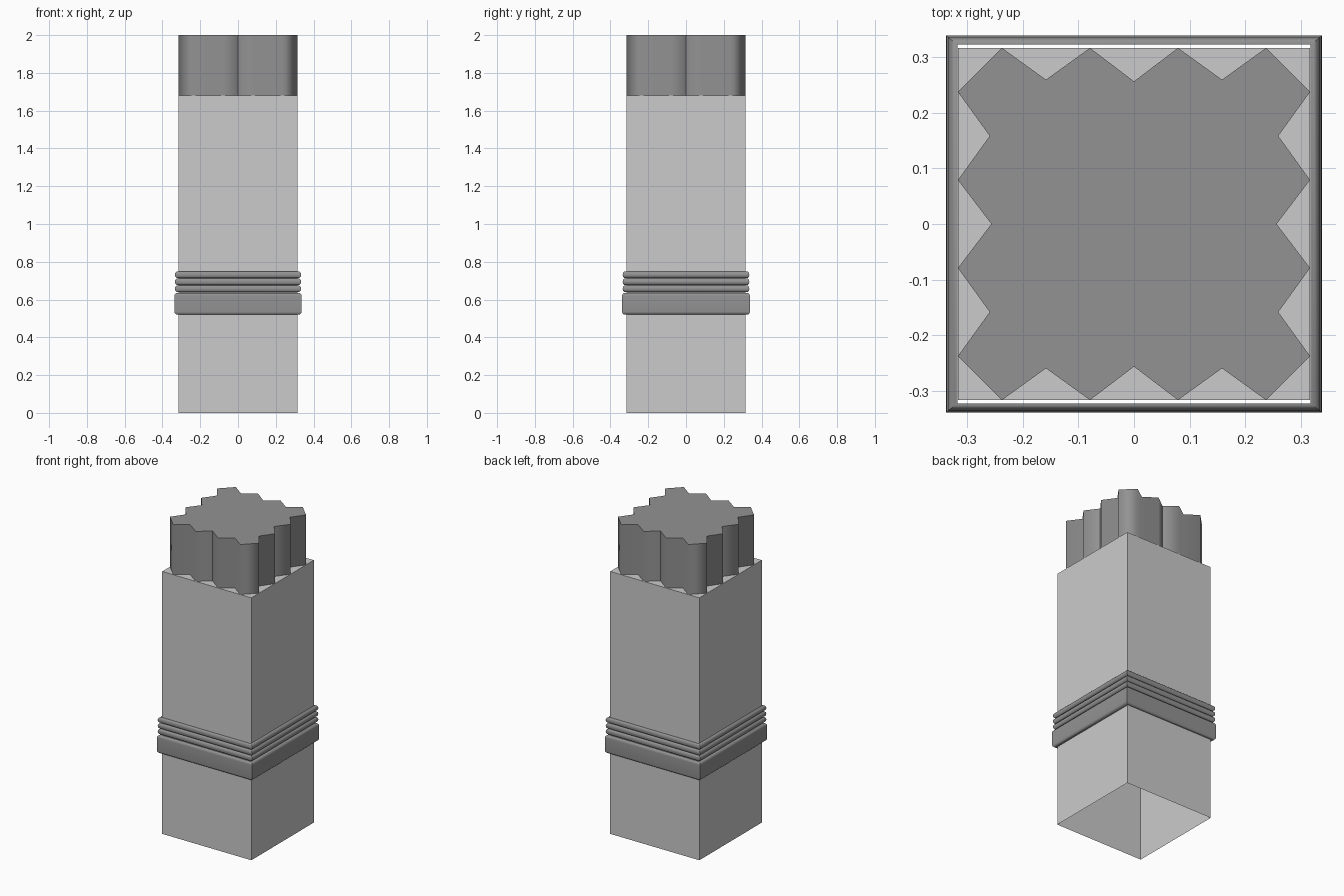
import bpy, bmesh, math

if "Cube" in bpy.data.objects:
    bpy.data.objects.remove(bpy.data.objects["Cube"])


def grey(name, value):
    mat = bpy.data.materials.new(name)
    mat.diffuse_color = (value, value, value, 1)
    mat.use_nodes = True
    mat.node_tree.nodes["Principled BSDF"].inputs["Base Color"].default_value = mat.diffuse_color
    return mat


LIGHT, DARK = grey("light_grey", 0.56), grey("dark_grey", 0.29)


def make_object(name, bm, mat, angle=None):
    bmesh.ops.recalc_face_normals(bm, faces=bm.faces)
    mesh = bpy.data.meshes.new(name)
    bm.to_mesh(mesh)
    bm.free()
    mesh.materials.append(mat)
    ob = bpy.data.objects.new(name, mesh)
    bpy.context.collection.objects.link(ob)
    if angle:
        bpy.ops.object.select_all(action='DESELECT')
        ob.select_set(True)
        bpy.context.view_layer.objects.active = ob
        bpy.ops.object.shade_smooth_by_angle(angle=math.radians(angle))
    return ob


def prism(name, outline, z0, z1, mat, angle=None):
    """Outline extruded upwards, capped on top and open underneath."""
    bm = bmesh.new()
    low = [bm.verts.new((x, y, z0)) for x, y in outline]
    high = [bm.verts.new((x, y, z1)) for x, y in outline]
    n = len(outline)
    for i in range(n):
        j = (i + 1) % n
        bm.faces.new((low[i], low[j], high[j], high[i]))
    bm.faces.new(high)
    return make_object(name, bm, mat, angle)


def band(name, z0, z1, outer, radius, steps=5):
    """Rounded-rectangle section swept round the sleeve with mitred corners."""
    inner_x, inner_y = 0.3165, 0.322
    section = [(0, z0)]
    for cz, start in ((z0 + radius, -90), (z1 - radius, 0)):
        for k in range(steps + 1):
            a = math.radians(start + 90 * k / steps)
            section.append((1 - radius / (outer - inner_x) * (1 - math.cos(a)),
                            cz + radius * math.sin(a)))
    section.append((0, z1))
    bm = bmesh.new()
    rings = []
    for sx, sy in ((-1, -1), (1, -1), (1, 1), (-1, 1)):
        rings.append([bm.verts.new((sx * (inner_x + t * (outer - inner_x)),
                                    sy * (inner_y + t * (outer + 0.001 - inner_y)), z))
                      for t, z in section])
    n = len(section)
    for c in range(4):
        a, b = rings[c], rings[(c + 1) % 4]
        for i in range(n):
            j = (i + 1) % n
            bm.faces.new((a[i], b[i], b[j], a[j]))
    bmesh.ops.remove_doubles(bm, verts=bm.verts, dist=1e-5)
    return make_object(name, bm, DARK, 40)


# Square sleeve, hollow and open at the bottom
S = 0.316
prism("sleeve", [(-S, -S), (S, -S), (S, S), (-S, S)], 0, 1.68, LIGHT)

# Zigzag fluted block on top: one side's points turned four times
side = [(-0.237, -S), (-0.158, -0.259), (-0.079, -S), (0, -0.256),
        (0.079, -S), (0.158, -0.259), (0.237, -S)]
outline = []
for q in range(4):
    c, s = round(math.cos(q * math.pi / 2)), round(math.sin(q * math.pi / 2))
    outline += [(c * x - s * y, s * x + c * y) for x, y in side]
fluted = prism("fluted_top", outline, 1.68, 2.0, DARK, 85)

# Crease the groove in the middle of each side
for edge in fluted.data.edges:
    ends = [fluted.data.vertices[i].co for i in edge.vertices]
    if any(all(abs(v[axis]) < 0.01 for v in ends) for axis in (0, 1)):
        edge.use_edge_sharp = True

# Wide band with three thin beads above it
band("wide_band", 0.52, 0.635, 0.337, 0.016)
for i in range(3):
    z = 0.639 + i * 0.037
    band(f"bead_{i + 1}", z, z + 0.036, 0.334, 0.0165)
